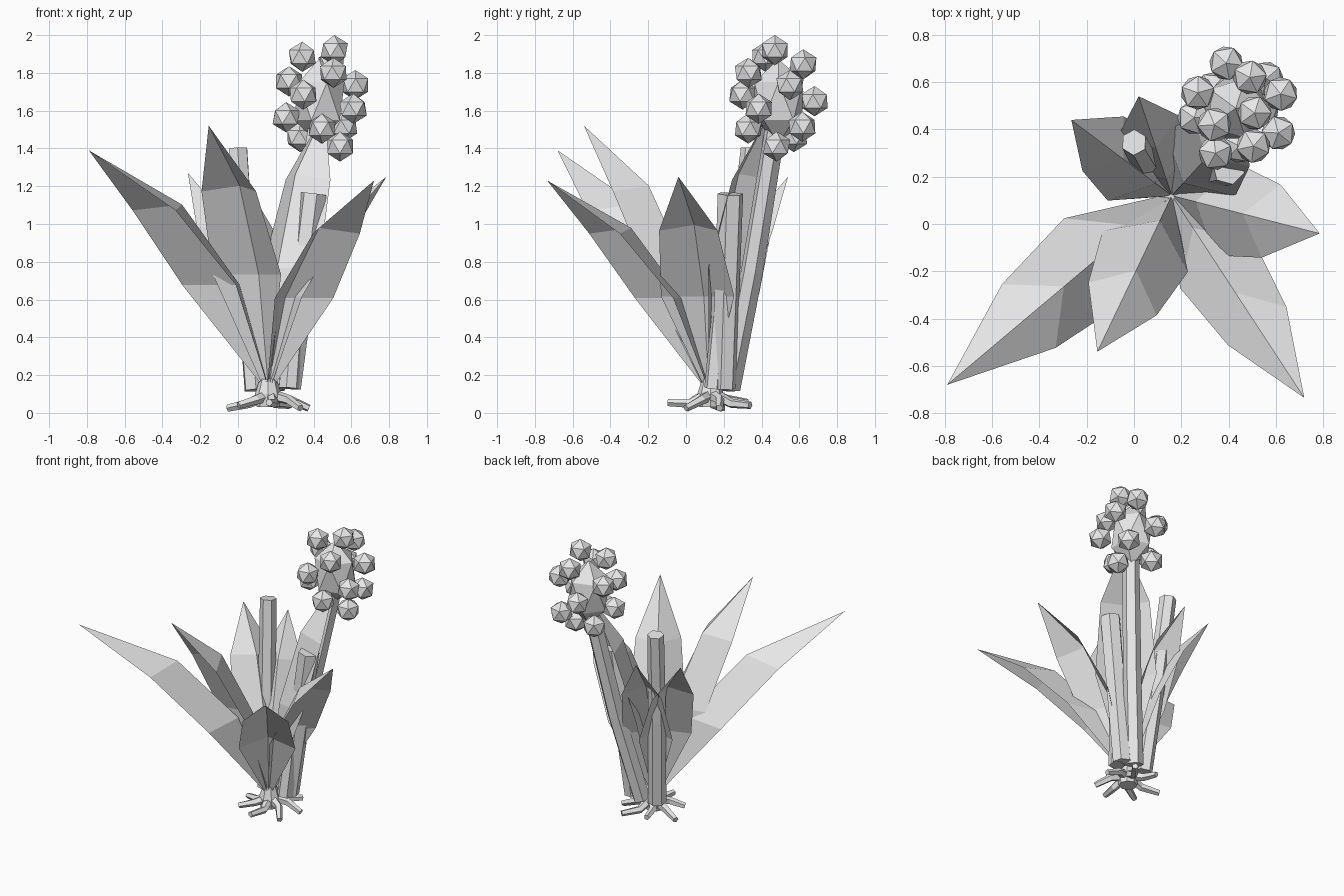
import bpy, bmesh, math
from mathutils import Vector, Matrix

old = bpy.data.objects.get("Cube")
if old:
    bpy.data.objects.remove(old)

# one plain grey for the whole plant
grey = bpy.data.materials.new("light_grey")
grey.use_nodes = True
grey.diffuse_color = (0.8, 0.8, 0.8, 1)
grey.node_tree.nodes["Principled BSDF"].inputs["Base Color"].default_value = (0.8, 0.8, 0.8, 1)

BASE = Vector((0.16, 0.12, 0.14))


def finish(name, bm):
    mesh = bpy.data.meshes.new(name)
    bm.to_mesh(mesh)
    bm.free()
    mesh.materials.append(grey)
    obj = bpy.data.objects.new(name, mesh)
    bpy.context.collection.objects.link(obj)
    return obj


def tube(name, points, radii, sides=6):
    """Flat-sided closed tube following a path."""
    bm = bmesh.new()
    pts = [Vector(p) for p in points]
    rings = []
    for i, p in enumerate(pts):
        along = pts[min(i + 1, len(pts) - 1)] - pts[max(i - 1, 0)]
        turn = along.to_track_quat('Z', 'Y')
        ring = []
        for k in range(sides):
            a = math.tau * k / sides
            ring.append(bm.verts.new(p + turn @ Vector((math.cos(a), math.sin(a), 0)) * radii[i]))
        rings.append(ring)
    for low, high in zip(rings, rings[1:]):
        for k in range(sides):
            n = (k + 1) % sides
            bm.faces.new((low[k], low[n], high[n], high[k]))
    bm.faces.new(rings[0][::-1])
    bm.faces.new(rings[-1])
    return finish(name, bm)


def leaf(name, tip, width):
    """Folded blade: a raised inner ridge with two swept wings."""
    bm = bmesh.new()
    tip = Vector(tip)
    span = Vector((tip.x - BASE.x, tip.y - BASE.y, 0))
    out = span.normalized()
    side = Vector((-out.y, out.x, 0))
    depth = 0.05 + 0.13 * span.length
    rows = []
    # outward travel, height share, half width, wing offset, wing drop
    for t, h, w, d, drop in ((0, 0, 0.02, 0.02, 0),
                             (0.16, 0.43, width, depth, 0),
                             (0.48, 0.77, width * 0.8, depth * 0.92, 0.03)):
        ridge = BASE + span * t + Vector((0, 0, (tip.z - BASE.z) * h))
        wing = ridge + out * d - Vector((0, 0, drop))
        rows.append([bm.verts.new(v) for v in (wing - side * w, ridge, wing + side * w)])
    end = bm.verts.new(tip)
    for a, b in zip(rows, rows[1:]):
        for k in range(2):
            bm.faces.new((a[k], a[k + 1], b[k + 1], b[k]))
    for k in range(2):
        bm.faces.new((rows[-1][k], rows[-1][k + 1], end))
    return finish(name, bm)


def ico(name, centre, radius, stretch=1.0, spin=0.0):
    bm = bmesh.new()
    bmesh.ops.create_icosphere(bm, subdivisions=1, radius=radius,
                               matrix=Matrix.Translation(centre) @ Matrix.Rotation(spin, 4, 'Z')
                               @ Matrix.Diagonal((1, 1, stretch, 1)))
    return finish(name, bm)


# leaves
leaf("front_right_leaf", (-0.79, -0.68, 1.39), 0.22)
leaf("front_leaf", (-0.155, -0.54, 1.52), 0.2)
leaf("front_left_leaf", (0.72, -0.735, 1.23), 0.185)
leaf("left_leaf", (0.785, -0.04, 1.25), 0.2)
leaf("back_right_leaf", (-0.265, 0.44, 1.27), 0.18)
leaf("back_leaf", (0.02, 0.54, 1.25), 0.17)
leaf("back_left_leaf", (0.46, 0.45, 1.6), 0.2)

# stems
tube("tall_stem", ((0.09, 0.2, 0.12), (0.04, 0.27, 0.75), (0, 0.345, 1.4)), (0.06, 0.058, 0.055))
tube("cut_stem", ((0.27, 0.2, 0.13), (0.4, 0.235, 1.16)), (0.065, 0.07))
tube("short_stem", ((0.27, 0.15, 0.13), (0.32, 0.2, 0.73)), (0.055, 0.045))
tube("flower_stem", ((0.19, 0.23, 0.13), (0.31, 0.35, 0.75), (0.43, 0.48, 1.55)), (0.06, 0.06, 0.055))

# flower head with berries
ico("flower_core", (0.43, 0.49, 1.65), 0.15, 1.5)
BERRIES = ((0.51, 0.47, 1.92), (0.34, 0.42, 1.885), (0.49, 0.62, 1.845), (0.505, 0.33, 1.8),
           (0.27, 0.555, 1.755), (0.62, 0.55, 1.735), (0.345, 0.3, 1.685), (0.39, 0.68, 1.65),
           (0.61, 0.385, 1.61), (0.255, 0.45, 1.565), (0.56, 0.615, 1.515), (0.445, 0.33, 1.505),
           (0.33, 0.57, 1.46), (0.54, 0.48, 1.41))
for i, place in enumerate(BERRIES):
    ico("berry_%d" % (i + 1), place, 0.08, 1.0, i * 0.7)

# root crown and spreading roots
tube("root_crown", ((0.16, 0.13, 0.03), (0.16, 0.13, 0.1), (0.16, 0.13, 0.18)), (0.06, 0.07, 0.045), 8)
for i in range(7):
    a = math.tau * i / 7 + 0.25
    reach = 0.21 + 0.02 * (i % 2)
    path = []
    for r, z, bend in ((0.03, 0.09, 0), (0.11, 0.07 - 0.02 * (i % 2), 0.15), (reach, 0.025 + 0.015 * (i % 3), -0.05)):
        path.append((0.17 + r * math.cos(a + bend), 0.135 + r * math.sin(a + bend), z))
    tube("root_%d" % (i + 1), path, (0.032, 0.026, 0.02), 5)
